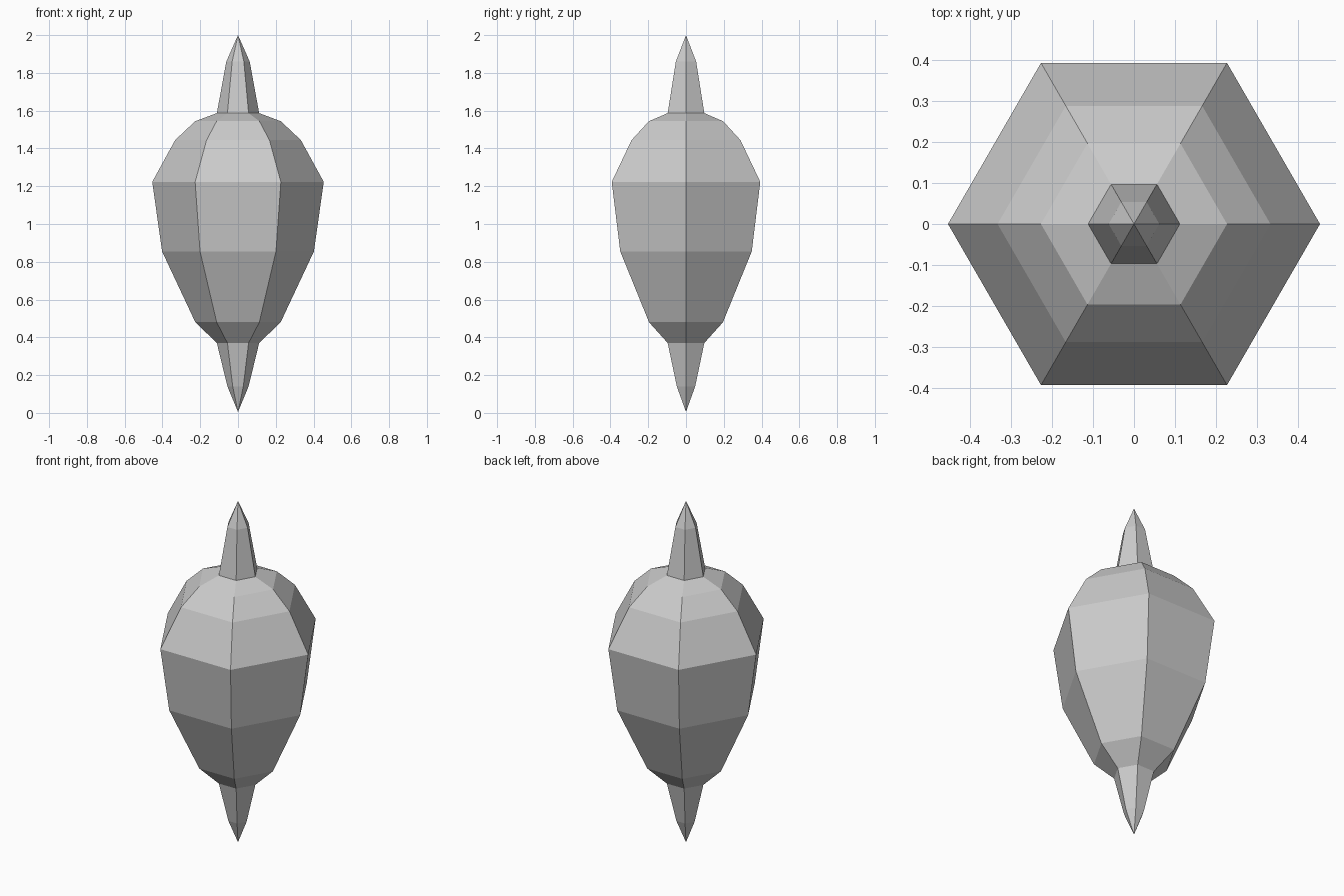
import bpy, bmesh
from math import cos, sin, tau

if "Cube" in bpy.data.objects:
    bpy.data.objects.remove(bpy.data.objects["Cube"])

SIDES = 6


def lathe(name, profile):
    """Six-sided turned shell from (radius, height) pairs; radius 0 makes a tip."""
    bm = bmesh.new()
    rings = []
    for r, z in profile:
        count = SIDES if r > 0 else 1
        ring = [bm.verts.new((r * cos(tau * i / SIDES), r * sin(tau * i / SIDES), z))
                for i in range(count)]
        rings.append(ring * (SIDES // count))
    for low, high in zip(rings, rings[1:]):
        for i in range(SIDES):
            j = (i + 1) % SIDES
            corners = dict.fromkeys((low[i], low[j], high[j], high[i]))
            bm.faces.new(list(corners))
    mesh = bpy.data.meshes.new(name)
    bm.to_mesh(mesh)
    bm.free()
    obj = bpy.data.objects.new(name, mesh)
    bpy.context.collection.objects.link(obj)
    return obj


# Lower point
lathe("bottom_spike", [(0, 0.005), (0.056, 0.14), (0.112, 0.37)])

# Faceted bulb
lathe("body", [(0.112, 0.37), (0.226, 0.48), (0.402, 0.855), (0.454, 1.223),
               (0.333, 1.444), (0.227, 1.544), (0.112, 1.587)])

# Upper point
lathe("top_spike", [(0.112, 1.587), (0.062, 1.86), (0, 2.0)])
